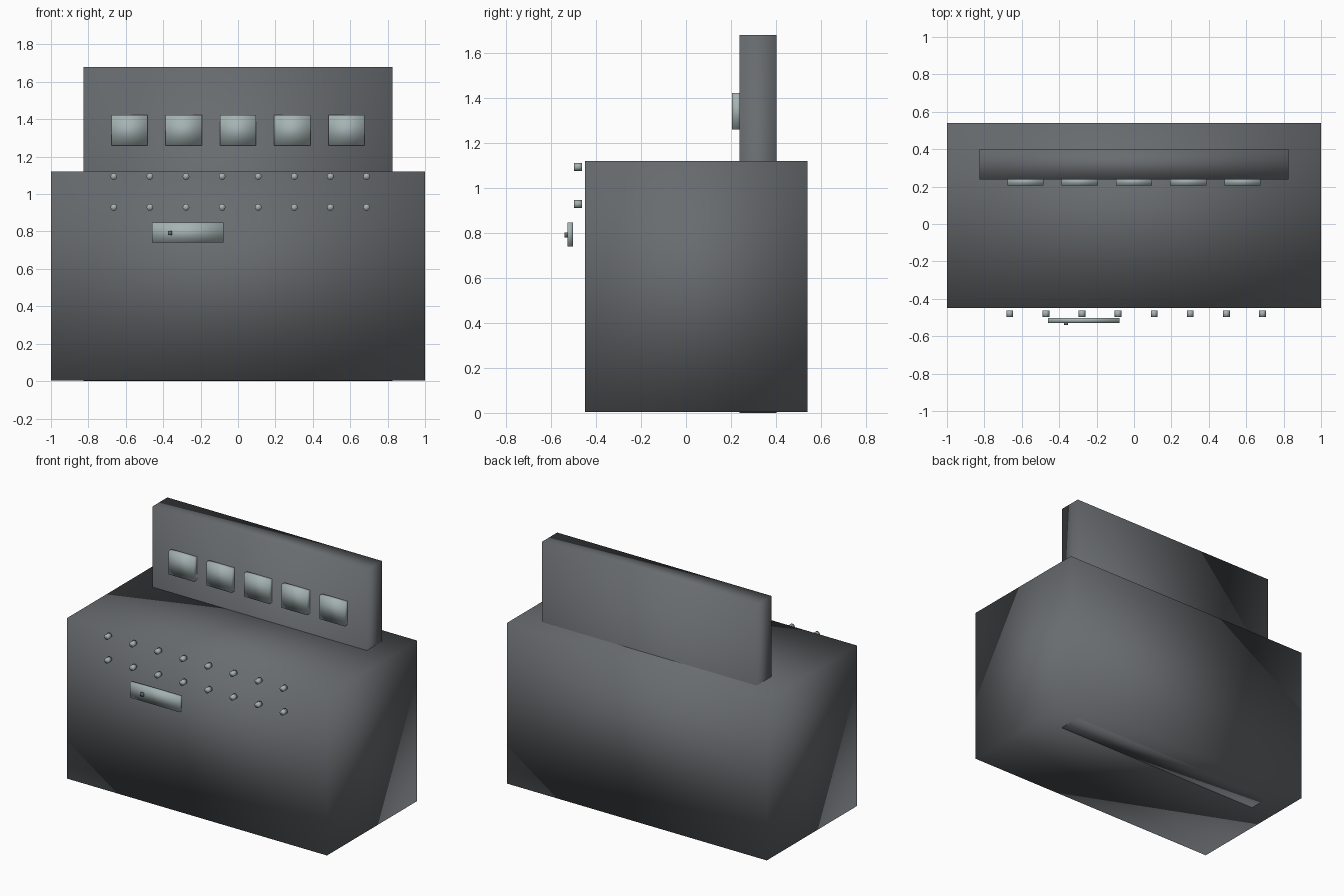
import bpy
import bmesh
import math
from mathutils import Matrix

cube = bpy.data.objects.get("Cube")
if cube:
    bpy.data.objects.remove(cube, do_unlink=True)


def material(name, rgb):
    mat = bpy.data.materials.new(name)
    mat.use_nodes = True
    colour = (*rgb, 1)
    mat.diffuse_color = colour
    mat.node_tree.nodes["Principled BSDF"].inputs["Base Color"].default_value = colour
    return mat


def finish(name, bm, mat):
    mesh = bpy.data.meshes.new(name)
    bm.to_mesh(mesh)
    bm.free()
    mesh.materials.append(mat)
    # Fully smooth shading, corners included
    mesh.polygons.foreach_set("use_smooth", [True] * len(mesh.polygons))
    obj = bpy.data.objects.new(name, mesh)
    bpy.context.collection.objects.link(obj)
    return obj


def box(name, xs, ys, zs, mat):
    bm = bmesh.new()
    bmesh.ops.create_cube(bm, size=1)
    for v in bm.verts:
        for axis, (low, high) in enumerate((xs, ys, zs)):
            v.co[axis] = low if v.co[axis] < 0 else high
    return finish(name, bm, mat)


def stud(name, x, y, z, mat):
    bm = bmesh.new()
    turn = Matrix.Translation((x, y, z)) @ Matrix.Rotation(math.pi / 2, 4, "X")
    bmesh.ops.create_cone(bm, cap_ends=True, segments=12, radius1=0.018,
                          radius2=0.018, depth=0.036, matrix=turn)
    return finish(name, bm, mat)


charcoal = material("charcoal", (0.14, 0.15, 0.16))
pale_grey = material("pale_blue_grey", (0.38, 0.45, 0.45))

# Cabinet and the tall back panel that runs down through it
box("cabinet", (-1, 1), (-0.45, 0.54), (0.003, 1.12), charcoal)
box("back_panel", (-0.825, 0.825), (0.237, 0.402), (0, 1.68), charcoal)

# Row of square displays on the panel
for i in range(5):
    x = (i - 2) * 0.29
    box(f"display_{i + 1}", (x - 0.097, x + 0.097), (0.205, 0.25),
        (1.26, 1.423), pale_grey)

# Two rows of studs in front of the cabinet
for row, z in enumerate((0.929, 1.094)):
    for i in range(8):
        stud(f"stud_{row + 1}_{i + 1}", -0.664 + i * 0.193, -0.48, z, pale_grey)

# Drawer plate with a small knob
box("drawer_plate", (-0.46, -0.077), (-0.528, -0.503), (0.74, 0.847), pale_grey)
box("drawer_knob", (-0.374, -0.352), (-0.541, -0.525), (0.78, 0.802), charcoal)
